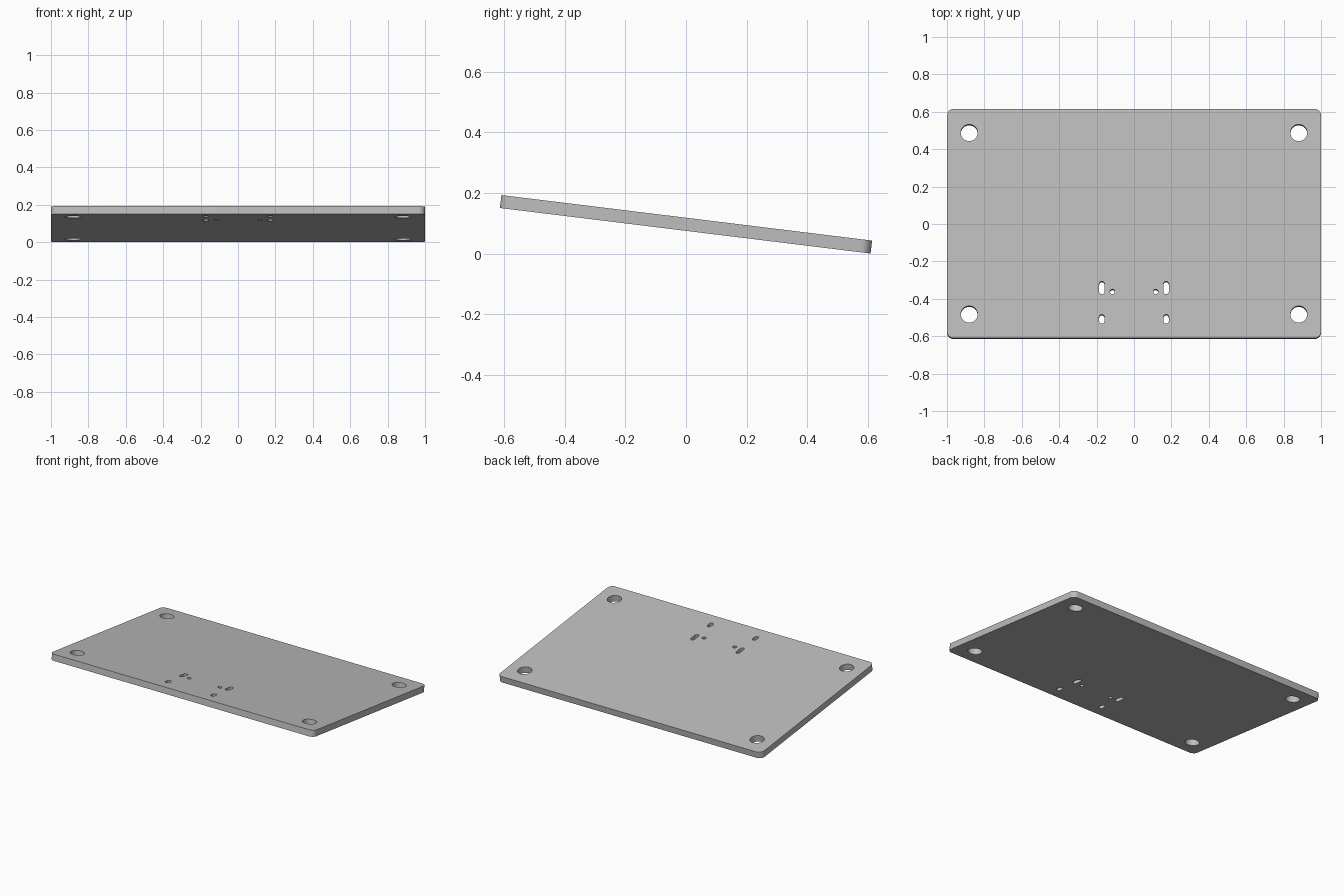
import bpy, bmesh
from math import cos, sin, pi, radians
from mathutils import Matrix

WIDTH, DEPTH, THICK, TILT = 2.0, 1.234, 0.043, radians(7)

if "Cube" in bpy.data.objects:
    bpy.data.objects.remove(bpy.data.objects["Cube"])

# Single grey finish
grey = bpy.data.materials.new("plain_grey")
grey.use_nodes = True
colour = (0.51, 0.51, 0.51, 1)
grey.diffuse_color = colour
grey.node_tree.nodes["Principled BSDF"].inputs["Base Color"].default_value = colour

curve = bpy.data.curves.new("tilted_plate", "CURVE")
curve.dimensions = "2D"
curve.fill_mode = "BOTH"
curve.extrude = THICK / 2


def outline(x, y, w, h, r, steps=8):
    """Add a closed rounded rectangle; w = h = 2r gives a circle."""
    points = []
    for i, (sx, sy) in enumerate([(1, 1), (-1, 1), (-1, -1), (1, -1)]):
        for k in range(steps + 1):
            a = (i + k / steps) * pi / 2
            p = (x + sx * (w / 2 - r) + r * cos(a), y + sy * (h / 2 - r) + r * sin(a))
            # Skip coincident points where arcs meet
            if all(abs(p[0] - q[0]) + abs(p[1] - q[1]) > 1e-5 for q in points):
                points.append(p)
    spline = curve.splines.new("POLY")
    spline.points.add(len(points) - 1)
    for point, (px, py) in zip(spline.points, points):
        point.co = (px, py, 0, 1)
    spline.use_cyclic_u = True


# Plate edge
outline(0, 0, WIDTH, DEPTH, 0.035)

for side in (-1, 1):
    # Corner holes
    for end in (-1, 1):
        outline(side * 0.881, end * 0.489, 0.09, 0.09, 0.045)
    # Long slots, short slots and pin holes near the front
    outline(side * 0.172, -0.346, 0.028, 0.07, 0.014, 5)
    outline(side * 0.172, -0.515, 0.028, 0.05, 0.014, 5)
    outline(side * 0.116, -0.367, 0.026, 0.026, 0.013, 5)

plate = bpy.data.objects.new("tilted_plate", curve)
bpy.context.collection.objects.link(plate)
bpy.ops.object.select_all(action="DESELECT")
plate.select_set(True)
bpy.context.view_layer.objects.active = plate
bpy.ops.object.convert(target="MESH")
plate = bpy.context.object

# Weld the caps to the walls, then tilt so the front edge is raised
bm = bmesh.new()
bm.from_mesh(plate.data)
bmesh.ops.remove_doubles(bm, verts=bm.verts, dist=1e-5)
bmesh.ops.recalc_face_normals(bm, faces=bm.faces)
bmesh.ops.rotate(bm, verts=bm.verts, matrix=Matrix.Rotation(-TILT, 3, "X"))
lift = -min(v.co.z for v in bm.verts)
bmesh.ops.translate(bm, verts=bm.verts, vec=(0, 0, lift))
bm.to_mesh(plate.data)
bm.free()

plate.data.materials.clear()
plate.data.materials.append(grey)
bpy.ops.object.shade_smooth_by_angle(angle=radians(35))
